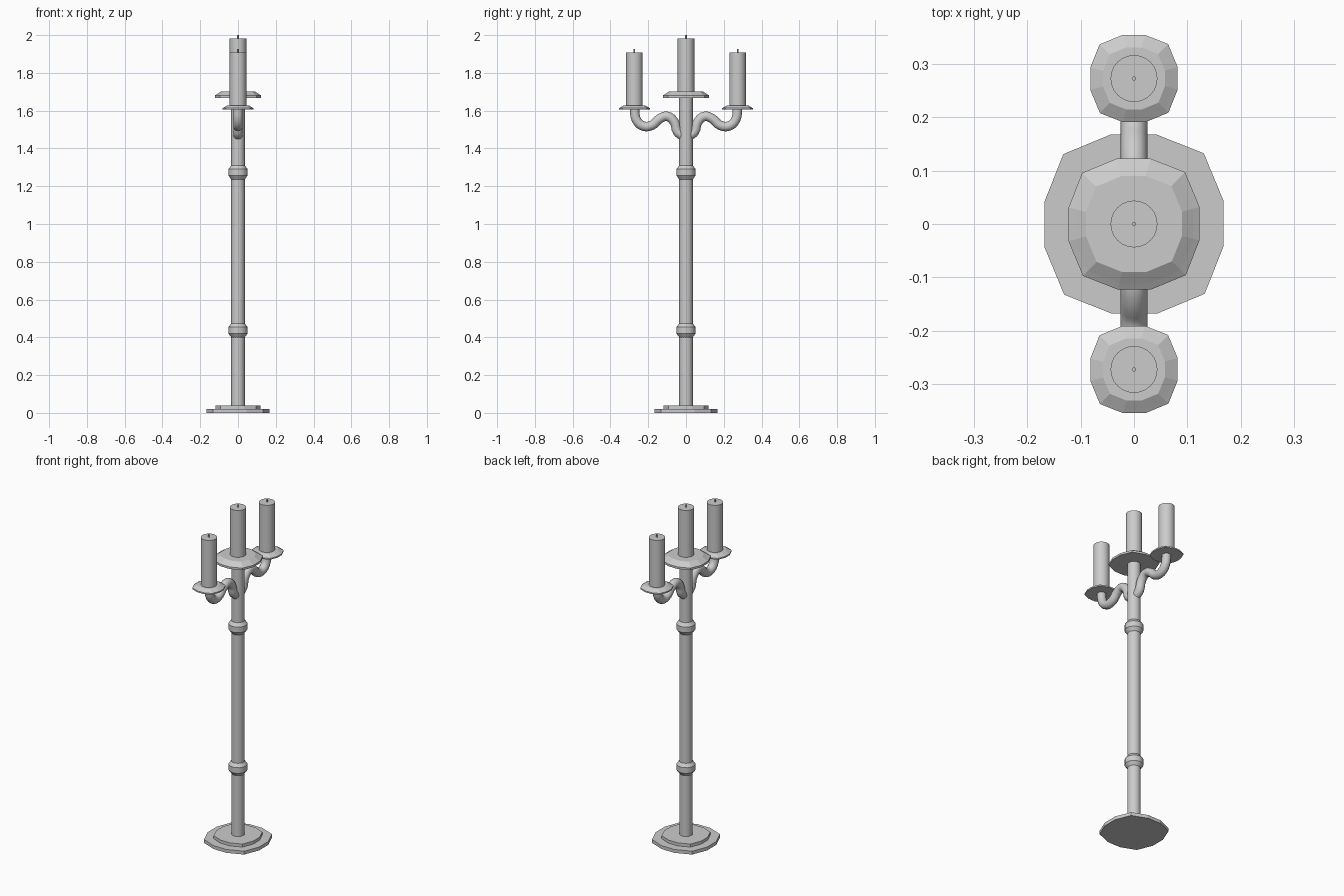
import bpy, bmesh, math
from mathutils import Vector

if "Cube" in bpy.data.objects:
    bpy.data.objects.remove(bpy.data.objects["Cube"])

grey = bpy.data.materials.new("plain grey")
grey.diffuse_color = (0.6, 0.6, 0.6, 1)
grey.use_nodes = True
grey.node_tree.nodes["Principled BSDF"].inputs["Base Color"].default_value = grey.diffuse_color

# twelve-sided outline with slightly pronounced diagonal corners (unit half-width)
QUARTER = [(1.0, 0.26), (0.78, 0.79), (0.25, 1.0)]
PLATE = []
for k in range(4):
    c, s = round(math.cos(k * math.pi / 2)), round(math.sin(k * math.pi / 2))
    PLATE += [(c * x - s * y, s * x + c * y) for x, y in QUARTER]


def circle(n):
    return [(math.cos(2 * math.pi * i / n), math.sin(2 * math.pi * i / n)) for i in range(n)]


def stack(name, outline, profile, y=0.0, smooth=False):
    """Loft an outline through (radius, z) levels, capped at both ends."""
    bm = bmesh.new()
    rings = [[bm.verts.new((r * a, y + r * b, z)) for a, b in outline] for r, z in profile]
    n = len(outline)
    for lo, hi in zip(rings, rings[1:]):
        for i in range(n):
            j = (i + 1) % n
            bm.faces.new((lo[i], lo[j], hi[j], hi[i]))
    bm.faces.new(rings[0][::-1])
    bm.faces.new(rings[-1])
    me = bpy.data.meshes.new(name)
    bm.to_mesh(me)
    bm.free()
    return finish(name, me, smooth)


def finish(name, me, smooth):
    me.materials.append(grey)
    ob = bpy.data.objects.new(name, me)
    bpy.context.collection.objects.link(ob)
    if smooth:
        bpy.ops.object.select_all(action='DESELECT')
        ob.select_set(True)
        bpy.context.view_layer.objects.active = ob
        bpy.ops.object.shade_smooth_by_angle(angle=math.radians(35))
    return ob


def candle(name, y, z0, z1):
    stack(name, circle(24), [(0.044, z0), (0.044, z1)], y, True)
    stack(name + "_wick", circle(8), [(0.004, z1 - 0.005), (0.004, z1 + 0.019)], y, True)


def arm(name, side):
    # S-shaped branch swept along a smooth curve
    path = [(0.02, 1.468), (0.045, 1.488), (0.062, 1.54), (0.1, 1.57), (0.14, 1.557),
            (0.18, 1.523), (0.225, 1.518), (0.262, 1.55), (0.273, 1.61)]
    cu = bpy.data.curves.new(name + "_path", 'CURVE')
    cu.dimensions = '3D'
    cu.bevel_depth = 0.025
    cu.bevel_resolution = 4
    cu.resolution_u = 4
    cu.use_fill_caps = True
    sp = cu.splines.new('BEZIER')
    sp.bezier_points.add(len(path) - 1)
    for p, (y, z) in zip(sp.bezier_points, path):
        p.co = Vector((0, side * y, z))
        p.handle_left_type = p.handle_right_type = 'AUTO'
    tmp = bpy.data.objects.new(name + "_path", cu)
    bpy.context.collection.objects.link(tmp)
    dg = bpy.context.evaluated_depsgraph_get()
    me = bpy.data.meshes.new_from_object(tmp.evaluated_get(dg))
    bpy.data.objects.remove(tmp)
    me.materials.clear()
    finish(name, me, True)


# foot in two tiers
stack("foot_lower", PLATE, [(0.168, 0), (0.168, 0.02)])
stack("foot_upper", PLATE, [(0.12, 0.02), (0.12, 0.038)])

# shaft and its two collars
stack("shaft", circle(24), [(0.036, 0.03), (0.036, 1.68)], 0, True)
for name, z in (("collar_lower", 0.437), ("collar_upper", 1.273)):
    stack(name, circle(16), [(0.036, z - 0.037), (0.051, z - 0.016),
                             (0.051, z + 0.017), (0.036, z + 0.037)], 0, True)

# centre drip plate and candle
stack("centre_plate", PLATE, [(0.123, 1.668), (0.123, 1.68), (0.112, 1.687), (0.09, 1.702)])
candle("centre_candle", 0, 1.695, 1.981)

# side arms, plates and candles
for label, side in (("front", -1), ("back", 1)):
    arm(label + "_arm", side)
    y = side * 0.273
    stack(label + "_plate", PLATE, [(0.082, 1.605), (0.082, 1.613), (0.075, 1.617), (0.058, 1.627)], y)
    candle(label + "_candle", y, 1.62, 1.907)
